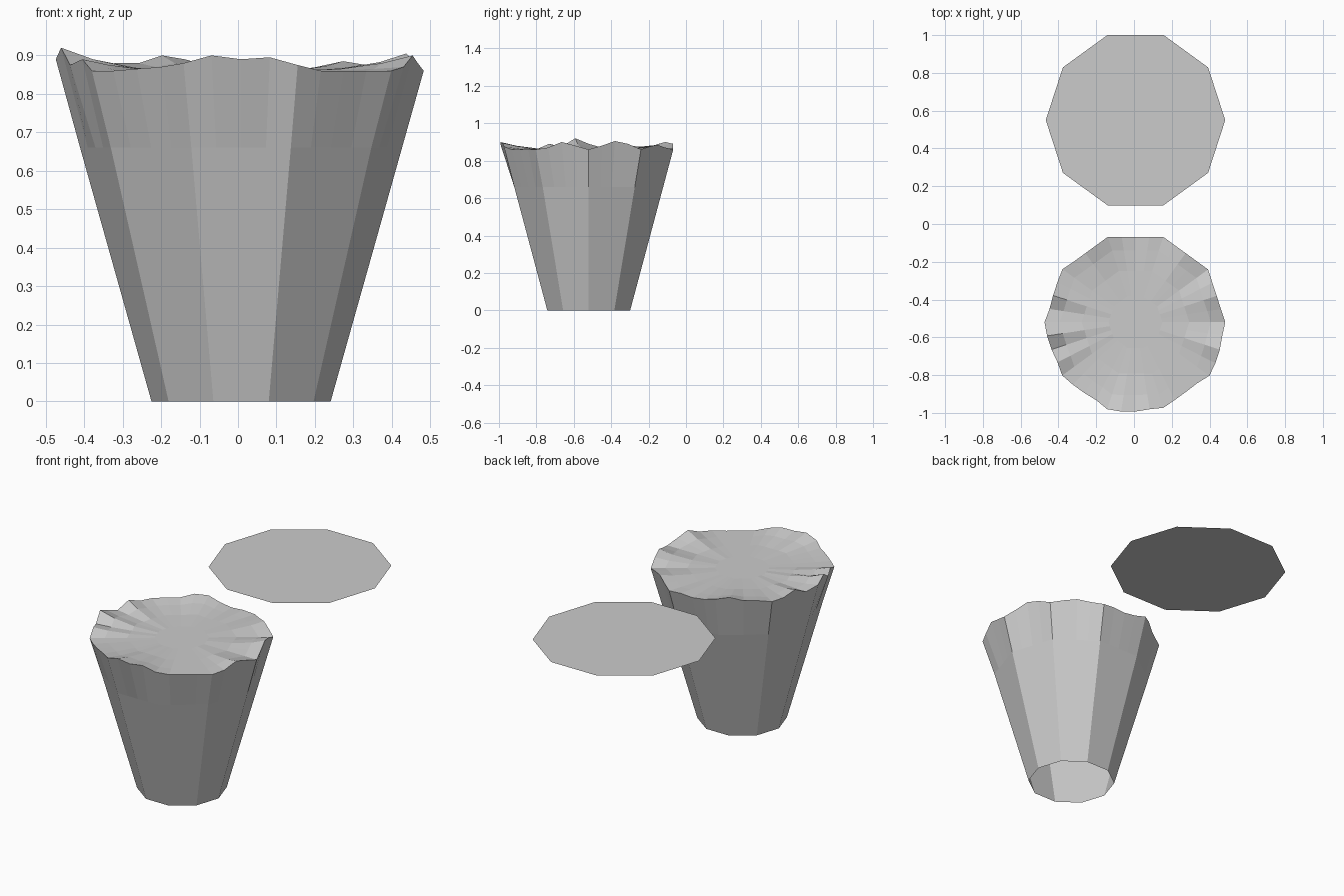
import bpy
import math

if "Cube" in bpy.data.objects:
    bpy.data.objects.remove(bpy.data.objects["Cube"])

SIDES, SEG = 10, 4          # ten flat sides, rim split in four per side
CX, CY, TOP = 0.008, -0.52, 0.86
R_TOP, R_BASE = 0.475, 0.233

# Rim heights above TOP, one row per side, counter-clockwise from +x
RIM = [0, .02, .045, .03,   0, .015, .025, .01,
       0, .005, 0, .01,     .03, .04, .02, .02,
       .015, .02, .045, .01, .03, .06, .015, .03,
       0, 0, .005, .01,     .02, .04, .03, .035,
       .015, 0, 0, 0,       0, .01, .04, .02]
# Outward bulge of each side at the rim
BULGE = [0, 0, 0, 0, .008, .018, .012, .024, .004, .02]


def corner(k, r):
    a = math.tau * k / SIDES
    return r * math.cos(a), r * math.sin(a)


def side_point(i, r):
    """Point i on a decagon outline with SEG points per side."""
    k, t = i // SEG, (i % SEG) / SEG
    a, b = corner(k, r), corner(k + 1, r)
    return a[0] + (b[0] - a[0]) * t, a[1] + (b[1] - a[1]) * t


def make_object(name, verts, faces):
    mesh = bpy.data.meshes.new(name)
    mesh.from_pydata(verts, [], faces)
    mesh.update()
    ob = bpy.data.objects.new(name, mesh)
    bpy.context.collection.objects.link(ob)
    return ob


def ring(r, z, wave=0, bulge=0):
    out = []
    for i in range(SIDES * SEG):
        x, y = side_point(i, r)
        mid = math.sin(math.pi * (i % SEG + 0.5) / SEG)
        f = 1 + bulge * BULGE[i // SEG] * mid / R_TOP
        out.append((CX + x * f, CY + y * f, z + wave * RIM[i]))
    return out


def bridge(rings):
    n = SIDES * SEG
    return [(k * n + i, k * n + (i + 1) % n, (k + 1) * n + (i + 1) % n, (k + 1) * n + i)
            for k in range(len(rings) - 1) for i in range(n)]


# Tapered wall, open at the bottom, with a wavy top edge
z_mid = 0.66
r_mid = R_BASE + (R_TOP - R_BASE) * z_mid / TOP
wall = [ring(R_BASE, 0), ring(r_mid, z_mid), ring(R_TOP, TOP, 1, 1)]
make_object("tapered_wall", sum(wall, []), bridge(wall))

# Uneven top surface that flattens towards the middle
top = [ring(R_TOP, TOP, 1, 1), ring(R_TOP * .84, TOP, .5, .4),
       ring(R_TOP * .6, TOP, .12), ring(R_TOP * .3, TOP)]
verts = sum(top, [])
faces = bridge(top)
n = SIDES * SEG
faces.append(tuple(range(3 * n, 4 * n)))
make_object("uneven_top", verts, faces)

# Separate thin flat disc behind, level with the top
disc = [(CX + x, 0.55 + y, TOP) for x, y in (corner(k, R_TOP) for k in range(SIDES))]
make_object("flat_disc", disc, [tuple(range(SIDES))])
